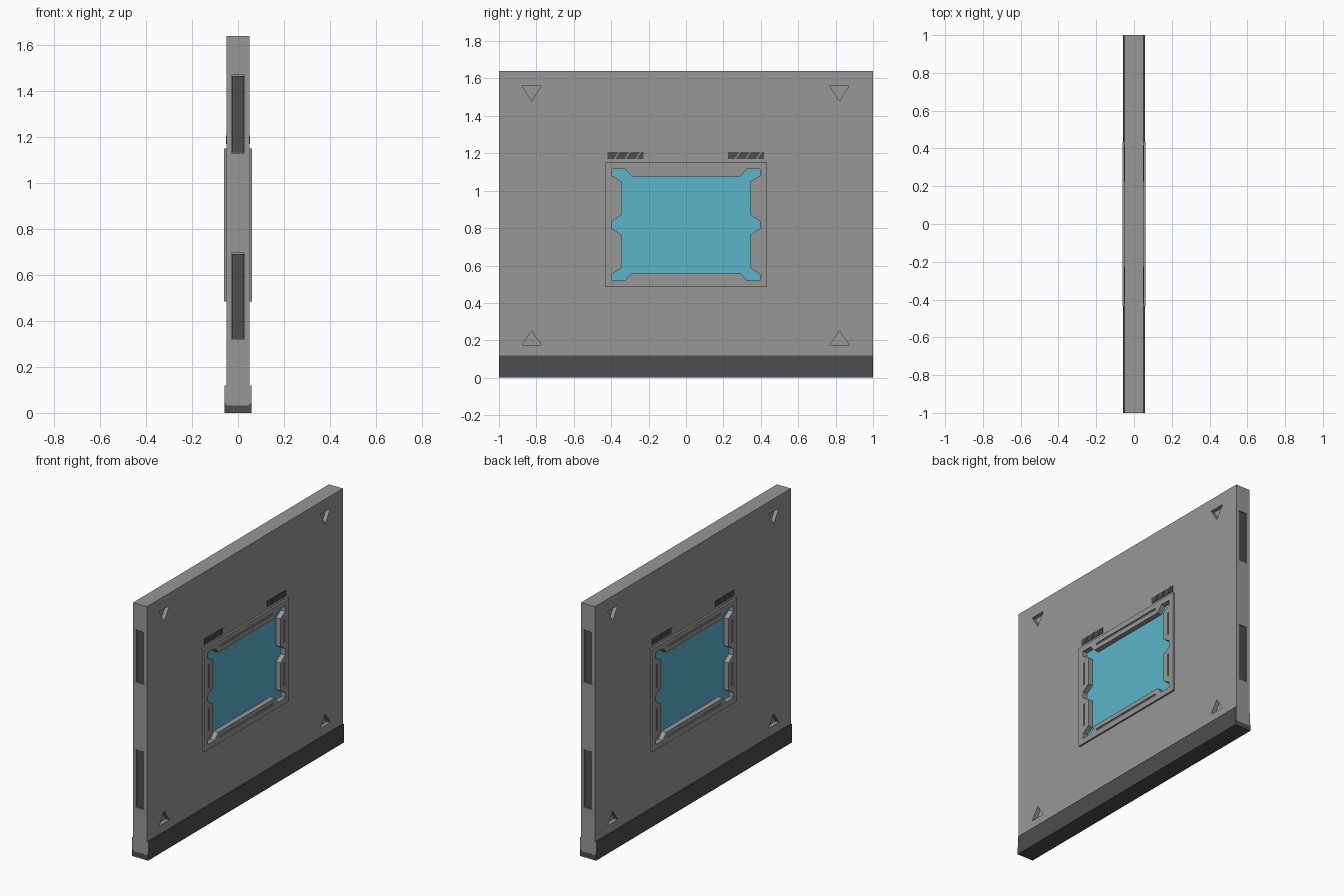
import bpy, bmesh

if "Cube" in bpy.data.objects:
    bpy.data.objects.remove(bpy.data.objects["Cube"])


def material(name, rgb):
    m = bpy.data.materials.new(name)
    m.diffuse_color = (*rgb, 1)
    m.use_nodes = True
    m.node_tree.nodes["Principled BSDF"].inputs["Base Color"].default_value = m.diffuse_color
    return m


GREY = material("wall grey", (0.31, 0.31, 0.31))
DARK = material("dark trim", (0.075, 0.075, 0.075))
BLUE = material("window blue", (0.1, 0.46, 0.6))


def prism(bm, pts, axis, a, b):
    """Extrude a 2D outline along x (pts are y,z) or y (pts are x,z)."""
    def place(p, t):
        return (t, p[0], p[1]) if axis == 'x' else (p[0], t, p[1])
    verts = [bm.verts.new(place(p, a)) for p in pts]
    face = bm.faces.new(verts)
    ext = bmesh.ops.extrude_face_region(bm, geom=[face])
    for v in ext['geom']:
        if isinstance(v, bmesh.types.BMVert):
            v.co['xy'.index(axis)] = b


def rect(u0, u1, v0, v1):
    return [(u0, v0), (u1, v0), (u1, v1), (u0, v1)]


def make(name, mats, solids):
    """One object from a list of (outline, axis, start, end)."""
    bm = bmesh.new()
    for s in solids:
        prism(bm, *s)
    bmesh.ops.recalc_face_normals(bm, faces=bm.faces[:])
    me = bpy.data.meshes.new(name)
    bm.to_mesh(me)
    bm.free()
    for m in mats:
        me.materials.append(m)
    ob = bpy.data.objects.new(name, me)
    bpy.context.collection.objects.link(ob)
    return ob


def cut(ob, solids):
    cutter = make("cutter", [GREY], solids)
    cutter.hide_render = True
    mod = ob.modifiers.new("cut", 'BOOLEAN')
    mod.operation, mod.solver, mod.object = 'DIFFERENCE', 'EXACT', cutter
    bpy.context.view_layer.objects.active = ob
    bpy.ops.object.modifier_apply(modifier=mod.name)
    bpy.data.objects.remove(cutter)


SIDES = (-1, 1)
MID = 0.8175

# Window outline: one quarter mirrored into the full shape
quarter = [(0.29, 0.2575), (0.325, 0.2975), (0.395, 0.2975), (0.395, 0.2625),
           (0.345, 0.2325), (0.345, 0.0525), (0.395, 0.0205)]
half = quarter + [(y, -z) for y, z in reversed(quarter)]
opening = [(y, MID + z) for y, z in half + [(-y, -z) for y, z in half]]

# Wall slab with window opening, triangular pockets and end pockets
wall = make("wall_slab", [GREY], [(rect(-0.05, 0.05, 0.005, 1.64), 'y', -1, 1)])
pockets = [(opening, 'x', -0.2, 0.2)]
END_SPANS = ((0.32, 0.695), (1.13, 1.47))
for s in SIDES:
    for y in (-0.825, 0.82):
        for base, tip in ((1.56, 1.48), (0.175, 0.25)):
            tri = [(y - 0.052, base), (y + 0.052, base), (y, tip)]
            pockets.append((tri, 'x', s * 0.025, s * 0.1))
    for z0, z1 in END_SPANS:
        pockets.append((rect(-0.029, 0.029, z0, z1), 'y', s * 0.985, s * 1.1))
cut(wall, pockets)

# Dark inserts in the wall ends
make("end_inserts", [DARK], [(rect(-0.026, 0.026, z0 + 0.003, z1 - 0.003), 'y', s * 0.98, s * 0.996)
                             for s in SIDES for z0, z1 in END_SPANS])

# Glass, recessed on both sides
make("window_pane", [BLUE], [(rect(-0.4, 0.4, 0.515, 1.12), 'x', -0.03, 0.03)])

# Raised frame on each face with shallow slots
for s, side in ((-1, "left"), (1, "right")):
    frame = make("window_frame_" + side, [GREY],
                 [(rect(-0.434, 0.434, 0.485, 1.15), 'x', s * 0.048, s * 0.062)])
    slots = [(opening, 'x', -0.2, 0.2)]
    for k in SIDES:
        zc = MID + k * 0.292
        slots.append((rect(-0.27, 0.27, zc - 0.006, zc + 0.006), 'x', s * 0.055, s * 0.1))
        for j in SIDES:
            zs = MID + j * 0.14
            slots.append((rect(k * 0.386 - 0.006, k * 0.386 + 0.006, zs - 0.075, zs + 0.075),
                          'x', s * 0.055, s * 0.1))
    cut(frame, slots)

# Small slanted vent marks above the window
marks = []
Z0, Z1 = 1.17, 1.208
for s in SIDES:
    for y in (-0.42, 0.225):
        for a0, a1, b0, b1 in ((0, 0.035, 0, 0.06), (0.042, 0.092, 0.067, 0.117),
                               (0.099, 0.15, 0.124, 0.175), (0.157, 0.193, 0.182, 0.193)):
            marks.append(([(y + a0, Z0), (y + a1, Z0), (y + b1, Z1), (y + b0, Z1)],
                          'x', s * 0.048, s * 0.053))
make("vent_marks", [DARK], marks)

# Base skirt: dark faces, grey ends
skirt = make("base_skirt", [DARK, GREY], [(rect(-0.058, 0.058, 0, 0.12), 'y', -0.999, 0.999)])
for p in skirt.data.polygons:
    p.material_index = int(abs(p.normal.y) > 0.9)

# Dark lip at the foot of each end
lip = [(-0.058, 0), (0.058, 0), (0.058, 0.045), (0.046, 0.032), (-0.046, 0.032), (-0.058, 0.045)]
make("base_end_lips", [DARK], [(lip, 'y', s * 0.995, s * 1.001) for s in SIDES])
